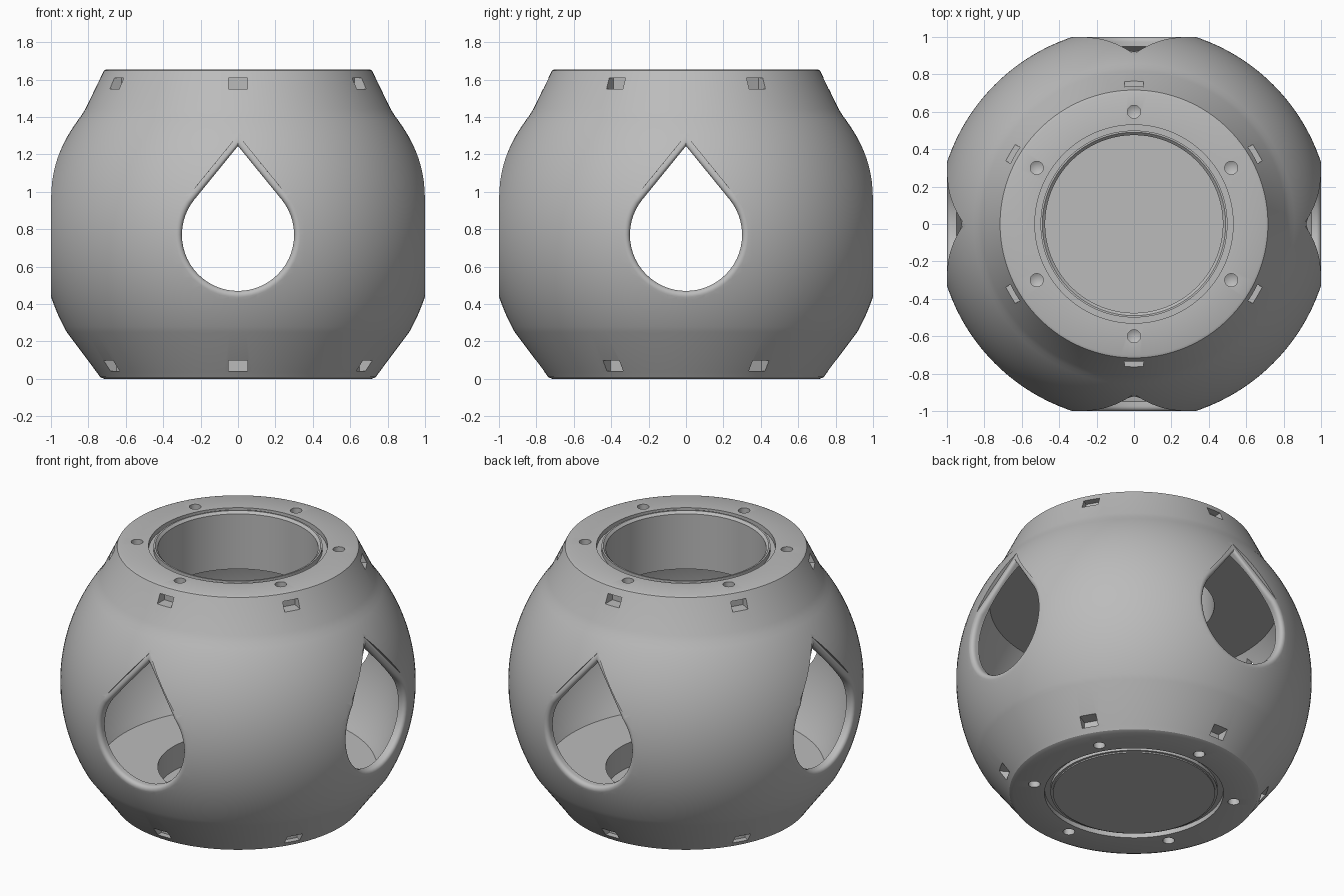
import bpy, bmesh
from math import sin, cos, pi, sqrt, asin, radians
from mathutils import Matrix, Vector

old = bpy.data.objects.get("Cube")
if old:
    bpy.data.objects.remove(old)

R_OUT, R_IN, ZC = 1.053, 0.995, 0.77
TOP = 1.655

grey = bpy.data.materials.new("plain_grey")
grey.use_nodes = True
grey.diffuse_color = (0.5, 0.5, 0.5, 1)
grey.node_tree.nodes["Principled BSDF"].inputs["Base Color"].default_value = (0.5, 0.5, 0.5, 1)


def make_object(name, bm):
    bmesh.ops.recalc_face_normals(bm, faces=bm.faces)
    mesh = bpy.data.meshes.new(name)
    bm.to_mesh(mesh)
    bm.free()
    mesh.materials.append(grey)
    obj = bpy.data.objects.new(name, mesh)
    bpy.context.collection.objects.link(obj)
    return obj


def lathe(name, profile, segments=128):
    bm = bmesh.new()
    verts = [bm.verts.new((r, 0, z)) for r, z in profile]
    edges = [bm.edges.new(pair) for pair in zip(verts, verts[1:])]
    bmesh.ops.spin(bm, geom=verts + edges, cent=(0, 0, 0), axis=(0, 0, 1),
                   angle=2 * pi, steps=segments, use_merge=True)
    bmesh.ops.remove_doubles(bm, verts=bm.verts, dist=1e-5)
    return make_object(name, bm)


def ball_arc(radius, z0, z1, steps):
    zs = [z0 + (z1 - z0) * i / steps for i in range(steps + 1)]
    return [(sqrt(radius ** 2 - (z - ZC) ** 2), z) for z in zs]


# Hollow round body: base, bulging shell, top collar, bore and flat floor
profile = [(0, 0), (0.48, 0), (0.48, 0.008), (0.495, 0.008), (0.495, 0.03),
           (0.53, 0.03), (0.53, 0), (0.715, 0), (0.738, 0.01), (0.755, 0.035)]
profile += ball_arc(R_OUT, 0.25, 1.41, 40)
profile += [(0.815, 1.445), (0.723, 1.635), (0.716, 1.649), (0.702, TOP),
            (0.53, TOP), (0.53, 1.625), (0.5, 1.625), (0.5, TOP), (0.49, TOP),
            (0.475, 1.64), (0.475, 1.28)]
profile += ball_arc(R_IN, 1.28, 0.21, 32)
profile += [(0.475, 0.21), (0.475, 0.05), (0, 0.05)]
body = lathe("hollow_body", profile)


# Teardrop window cutter with a rounded lip that follows the shell
def teardrop(radius, steps=40):
    a = asin(0.3 / 0.475)
    angles = [pi - a + (pi + 2 * a) * i / steps for i in range(steps + 1)]
    ring = [(radius * cos(t), ZC + radius * sin(t)) for t in angles]
    return ring + [(0, ZC + radius / sin(a))]


def window_cutter(turn):
    bm = bmesh.new()
    loops = [[bm.verts.new((0.55, y, z)) for y, z in teardrop(0.3)]]
    lip = 0.036
    for i in range(8):
        t = i / 7 * pi / 2
        grow, sink = lip * (1 - cos(t)), lip * (1 - sin(t))
        loop = []
        for y, z in teardrop(0.3 + grow):
            x = sqrt(R_OUT ** 2 - y * y - (z - ZC) ** 2) - sink
            loop.append(bm.verts.new((x, y, z)))
        loops.append(loop)
    loops.append([bm.verts.new((1.2, y, z)) for y, z in teardrop(0.3 + lip + 0.001)])
    for a, b in zip(loops, loops[1:]):
        for i in range(len(a)):
            j = (i + 1) % len(a)
            bm.faces.new((a[i], a[j], b[j], b[i]))
    bm.faces.new(loops[0])
    bm.faces.new(loops[-1])
    bmesh.ops.rotate(bm, verts=bm.verts, matrix=Matrix.Rotation(turn, 3, 'Z'))
    return make_object("window_cutter", bm)


# Side slot and screw hole cutters
def slot_cutter(turn, radius, z):
    bm = bmesh.new()
    place = (Matrix.Rotation(turn, 4, 'Z') @ Matrix.Translation((radius, 0, z))
             @ Matrix.Diagonal((0.16, 0.1, 0.058, 1)))
    bmesh.ops.create_cube(bm, size=1, matrix=place)
    return make_object("slot_cutter", bm)


def screw_cutter(turn, z, up):
    bm = bmesh.new()
    centre = Vector((0.6 * cos(turn), 0.6 * sin(turn), z))
    ends = [(0.035, 0.05), (0.035, -0.08)]
    rings = [[bm.verts.new(centre + Vector((r * cos(k * pi / 12), r * sin(k * pi / 12), up * d)))
              for k in range(24)] for r, d in ends]
    tip = bm.verts.new(centre + Vector((0, 0, -0.1 * up)))
    bm.faces.new(rings[0])
    for k in range(24):
        n = (k + 1) % 24
        bm.faces.new((rings[0][k], rings[0][n], rings[1][n], rings[1][k]))
        bm.faces.new((rings[1][k], rings[1][n], tip))
    return make_object("screw_cutter", bm)


cutters = [window_cutter(i * pi / 2) for i in range(4)]
for i in range(6):
    turn = radians(30 + 60 * i)
    cutters += [slot_cutter(turn, 0.77, 1.58), slot_cutter(turn, 0.80, 0.07),
                screw_cutter(turn, TOP, 1), screw_cutter(turn, 0, -1)]

# Cut everything out of the body, then drop the cutters
bpy.ops.object.select_all(action='DESELECT')
bpy.context.view_layer.objects.active = body
body.select_set(True)
for cutter in cutters:
    cutter.hide_render = True
    mod = body.modifiers.new("cut", 'BOOLEAN')
    mod.operation = 'DIFFERENCE'
    mod.solver = 'EXACT'
    mod.object = cutter
    bpy.ops.object.modifier_apply(modifier=mod.name)
    bpy.data.objects.remove(cutter)

bpy.ops.object.shade_smooth_by_angle(angle=radians(30))
